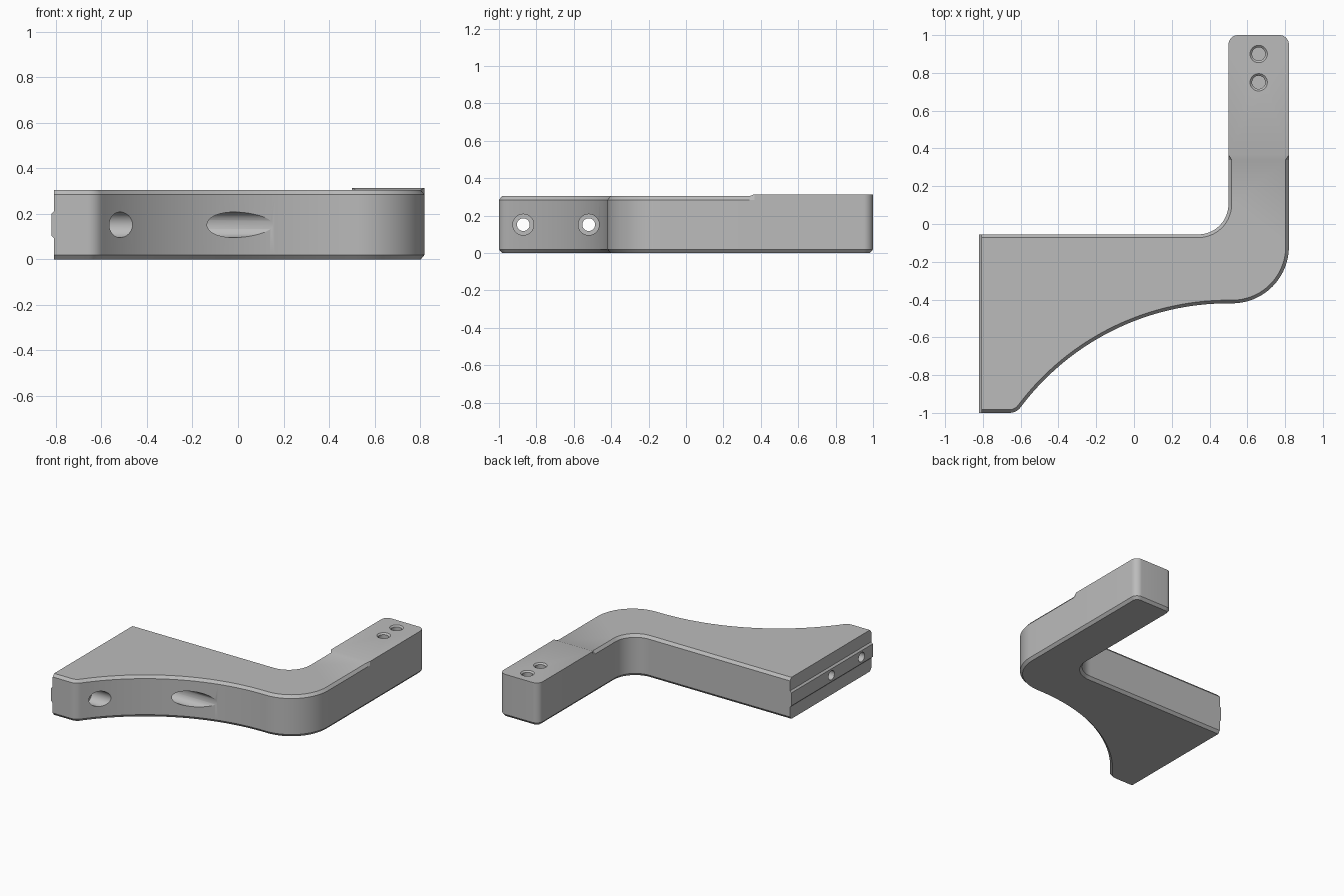
import bpy, bmesh
from math import radians, cos, sin, pi
from mathutils import Vector, Matrix

if "Cube" in bpy.data.objects:
    bpy.data.objects.remove(bpy.data.objects["Cube"], do_unlink=True)

# Single machined grey finish
GREY = (0.5, 0.5, 0.5, 1)
grey = bpy.data.materials.new("machined grey")
grey.use_nodes = True
grey.diffuse_color = GREY
grey.node_tree.nodes["Principled BSDF"].inputs["Base Color"].default_value = GREY

CHAMFER, BEVEL_H = 0.017, 0.02
TOP, PAD_TOP = 0.305, 0.314
LEFT, RIGHT, BACK, FRONT = -0.808, 0.82, -0.055, -1.0
LEG, STEP, PAD = 0.5, 0.34, 0.365


def arc(cx, cy, r, a0, a1, n):
    angles = [radians(a0 + (a1 - a0) * i / n) for i in range(n + 1)]
    return [Vector((cx + r * cos(a), cy + r * sin(a))) for a in angles]


def finish(name, bm):
    bmesh.ops.recalc_face_normals(bm, faces=bm.faces)
    mesh = bpy.data.meshes.new(name)
    bm.to_mesh(mesh)
    bm.free()
    mesh.materials.append(grey)
    obj = bpy.data.objects.new(name, mesh)
    bpy.context.collection.objects.link(obj)
    return obj


def inset_ring(points):
    """Offset the outline inwards, leaving the left end face in place."""
    ring = []
    for i, p in enumerate(points):
        q, r = points[i - 1], points[(i + 1) % len(points)]
        edges = [(p - q).normalized(), (r - p).normalized()]
        n1, n2 = [Vector((-e.y, e.x)) for e in edges]
        if p.x < LEFT + 0.001:
            side = n1 if abs(n1.y) > 0.5 else n2
            ring.append(p + side * CHAMFER)
        else:
            ring.append(p + (n1 + n2) * CHAMFER / (1 + n1.dot(n2)))
    return ring


# Bracket body: plan outline lofted through chamfered rings, with a raised pad
outline = [Vector((LEFT, FRONT))]
outline += arc(-0.66, -0.925, 0.075, -90, -36.87, 10)
outline += arc(0.5, -1.795, 1.375, 143.13, 90, 56)[1:]
outline += arc(0.52, -0.12, 0.3, -90, 0, 28)
outline += [Vector((RIGHT, STEP)), Vector((RIGHT, PAD))]
outline += arc(0.77, 0.95, 0.05, 0, 90, 10)
outline += arc(0.55, 0.95, 0.05, 90, 180, 10)
outline += [Vector((LEG, PAD)), Vector((LEG, STEP))]
outline += arc(0.34, 0.105, 0.16, 0, -90, 20)
outline += [Vector((LEFT, BACK))]

inset = inset_ring(outline)
on_pad = [p.y > PAD - 0.01 for p in outline]
bm = bmesh.new()
rings = [
    [bm.verts.new((p.x, p.y, 0)) for p in inset],
    [bm.verts.new((p.x, p.y, BEVEL_H)) for p in outline],
    [bm.verts.new((p.x, p.y, TOP - BEVEL_H)) for p in outline],
    [bm.verts.new((p.x, p.y, PAD_TOP) if pad else (q.x, q.y, TOP))
     for p, q, pad in zip(outline, inset, on_pad)],
]
count = len(outline)
for low, high in zip(rings, rings[1:]):
    for i in range(count):
        j = (i + 1) % count
        bm.faces.new((low[i], low[j], high[j], high[i]))
bm.faces.new(rings[0][::-1])
top = rings[3]
first = on_pad.index(True)
last = count - 1 - on_pad[::-1].index(True)
bm.faces.new(top[last + 1:] + top[:first])
bm.faces.new((top[first - 1], top[first], top[last], top[last + 1]))
bm.faces.new(top[first:last + 1])
body = finish("bracket_body", bm)

# Locating rib along the left end, with bevelled long edges
bm = bmesh.new()
section = [(-0.78, 0.093), (LEFT, 0.093), (-0.82, 0.105),
           (-0.82, 0.2), (LEFT, 0.212), (-0.78, 0.212)]
ends = [[bm.verts.new((x, y, z)) for x, z in section] for y in (FRONT, BACK)]
for i in range(len(section)):
    j = (i + 1) % len(section)
    bm.faces.new((ends[0][i], ends[0][j], ends[1][j], ends[1][i]))
for end in ends:
    bm.faces.new(end)
rib = finish("locating_rib", bm)


def lathe(name, profile, matrix, n=40):
    """Closed solid turned about local z from (radius, height) pairs."""
    bm = bmesh.new()
    rows = [[bm.verts.new((r * cos(2 * pi * i / n), r * sin(2 * pi * i / n), h))
             for i in range(n)] for r, h in profile]
    for a, b in zip(rows, rows[1:]):
        for i in range(n):
            j = (i + 1) % n
            bm.faces.new((a[i], a[j], b[j], b[i]))
    bm.faces.new(rows[0])
    bm.faces.new(rows[-1])
    bm.transform(matrix)
    obj = finish(name, bm)
    obj.hide_render = True
    return obj


def cut(target, cutter):
    mod = target.modifiers.new("bore", "BOOLEAN")
    mod.operation = "DIFFERENCE"
    mod.solver = "EXACT"
    mod.object = cutter
    bpy.context.view_layer.objects.active = target
    bpy.ops.object.modifier_apply(modifier=mod.name)


# Counterbored bolt holes running from the curved face out through the rib
bolt = [(0.034, -0.9), (0.034, -0.62), (0.056, -0.62), (0.056, 0.95)]
for y in (-0.87, -0.52):
    turn = Matrix.Translation((0, y, 0.152)) @ Matrix.Rotation(pi / 2, 4, "Y")
    cutter = lathe("bolt_cutter", bolt, turn)
    cut(body, cutter)
    cut(rib, cutter)
    bpy.data.objects.remove(cutter, do_unlink=True)

# Blind countersunk holes in the pad
blind = [(0.035, 0.08), (0.035, PAD_TOP - 0.01), (0.046, PAD_TOP), (0.046, 0.4)]
for y in (0.75, 0.9):
    cutter = lathe("pad_cutter", blind, Matrix.Translation((0.66, y, 0)))
    cut(body, cutter)
    bpy.data.objects.remove(cutter, do_unlink=True)

# Smooth the curved walls, keep machined edges crisp
for obj in (body, rib):
    bpy.ops.object.select_all(action="DESELECT")
    obj.select_set(True)
    bpy.context.view_layer.objects.active = obj
    bpy.ops.object.shade_smooth_by_angle(angle=radians(25))
